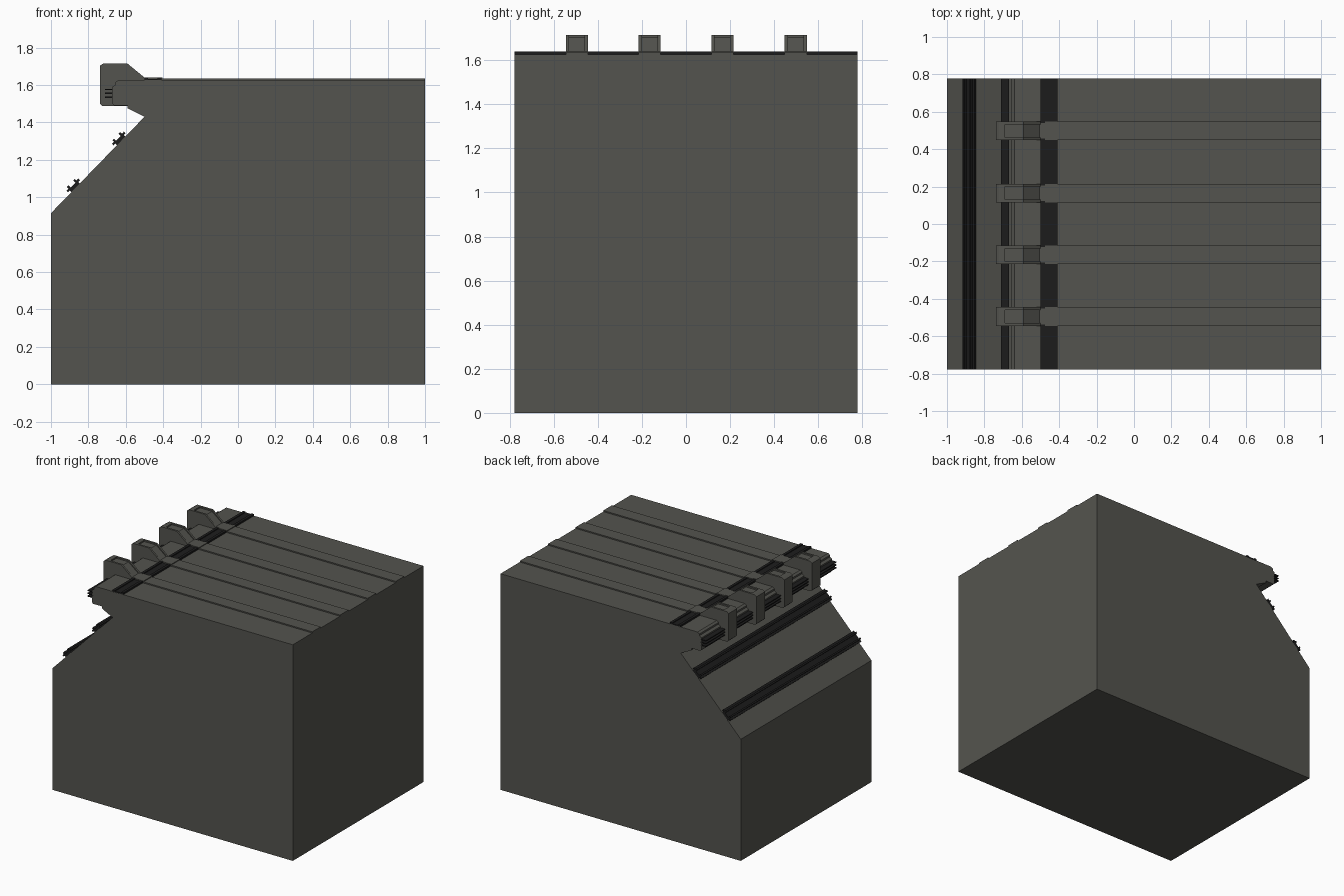
import bpy, bmesh
from mathutils import Vector

if "Cube" in bpy.data.objects:
    bpy.data.objects.remove(bpy.data.objects["Cube"])

W = 0.777  # half width of the block


def material(name, rgb):
    m = bpy.data.materials.new(name)
    m.diffuse_color = (*rgb, 1)
    m.use_nodes = True
    m.node_tree.nodes["Principled BSDF"].inputs["Base Color"].default_value = m.diffuse_color
    return m


GREY = material("olive grey", (0.088, 0.088, 0.077))
DARK = material("near black", (0.012, 0.012, 0.012))


def extrude(name, slabs, mat):
    """Extrude each (xz profile, y0, y1) along y into one object."""
    bm = bmesh.new()
    for profile, y0, y1 in slabs:
        face = bm.faces.new([bm.verts.new((x, y0, z)) for x, z in profile])
        res = bmesh.ops.extrude_face_region(bm, geom=[face])
        moved = [v for v in res["geom"] if isinstance(v, bmesh.types.BMVert)]
        bmesh.ops.translate(bm, verts=moved, vec=(0, y1 - y0, 0))
    bmesh.ops.recalc_face_normals(bm, faces=bm.faces)
    me = bpy.data.meshes.new(name)
    bm.to_mesh(me)
    bm.free()
    me.materials.append(mat)
    ob = bpy.data.objects.new(name, me)
    bpy.context.collection.objects.link(ob)
    return ob


def rect(x0, x1, z0, z1):
    return [(x0, z0), (x1, z0), (x1, z1), (x0, z1)]


# Main block with sloped face and overhanging lip
LOW, HIGH = Vector((-1, 0.915)), Vector((-0.5, 1.43))
extrude("main_block", [([
    (-1, 0), (1, 0), (1, 1.626), (-0.64, 1.626), (-0.655, 1.615),
    (-0.655, 1.602), (-0.672, 1.59), (-0.672, 1.50), (-0.662, 1.49),
    (-0.59, 1.49), (-0.59, 1.475), tuple(HIGH), tuple(LOW)], -W, W)], GREY)

# Channel rails lying on the slope
along = (HIGH - LOW).normalized()
out = Vector((-along.y, along.x))
channel = [(-0.045, 0.012), (-0.032, 0.012), (-0.032, -0.002), (0.032, -0.002),
           (0.032, 0.012), (0.045, 0.012), (0.045, 0.024), (0.03, 0.024),
           (0.03, 0.036), (0.018, 0.036), (0.018, 0.02), (-0.018, 0.02),
           (-0.018, 0.036), (-0.03, 0.036), (-0.03, 0.024), (-0.045, 0.024)]
for name, x in (("lower_slope_rail", -0.868), ("upper_slope_rail", -0.625)):
    base = LOW + along * ((x + 1) / along.x)
    pts = [tuple(base + along * u + out * v) for u, v in channel]
    extrude(name, [(pts, -W, W)], DARK)

# Thin fins along the lip nose
extrude("lip_fins", [(rect(-0.71, -0.66, z - 0.003, z + 0.003), -W, W)
                     for z in (1.535, 1.556, 1.577)], DARK)

# Ribbed strip across the top
strip = [(-0.5, 1.62), (-0.41, 1.62), (-0.41, 1.639), (-0.43, 1.639),
         (-0.43, 1.633), (-0.48, 1.633), (-0.48, 1.639), (-0.5, 1.639)]
extrude("top_strip", [(strip, -W, W)], DARK)

# Hook clips with a recessed top, each with a long band running back
side = [(-0.738, 1.50), (-0.725, 1.488), (-0.59, 1.488), (-0.5, 1.56),
        (-0.5, 1.64), (-0.59, 1.714), (-0.722, 1.714), (-0.738, 1.703)]
middle = side[:4] + [(-0.5, 1.632), (-0.59, 1.704), (-0.69, 1.704),
                     (-0.69, 1.714)] + side[6:]
for i, y in enumerate((-0.495, -0.165, 0.165, 0.498)):
    extrude(f"hook_clip_{i + 1}", [(side, y - 0.05, y - 0.035),
                                   (middle, y - 0.035, y + 0.035),
                                   (side, y + 0.035, y + 0.05)], GREY)
    extrude(f"clip_pad_{i + 1}", [
        (rect(-0.505, -0.475, 1.62, 1.641), y - 0.042, y + 0.042),
        (rect(-0.475, -0.405, 1.62, 1.641), y - 0.05, y + 0.05)], GREY)
    extrude(f"top_band_{i + 1}",
            [(rect(-0.41, 1.0, 1.61, 1.635), y - 0.05, y + 0.05)], GREY)
